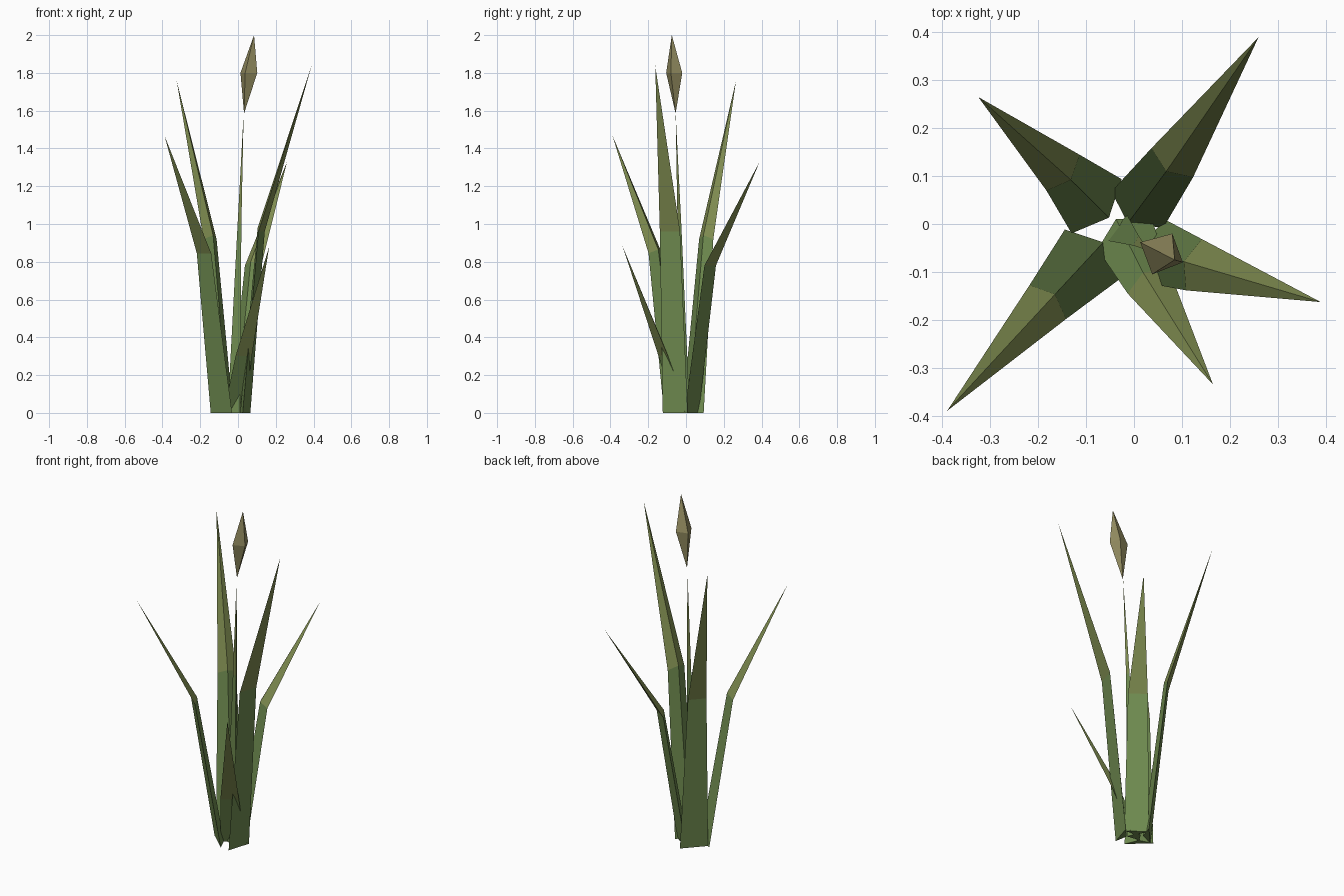
import bpy, bmesh
from mathutils import Vector

if "Cube" in bpy.data.objects:
    bpy.data.objects.remove(bpy.data.objects["Cube"])


def material(name, rgb):
    m = bpy.data.materials.new(name)
    m.diffuse_color = (*rgb, 1)
    m.use_nodes = True
    m.node_tree.nodes["Principled BSDF"].inputs["Base Color"].default_value = m.diffuse_color
    return m


LOWER = material("leaf_green", (0.16, 0.26, 0.08))
UPPER = material("leaf_olive", (0.21, 0.26, 0.08))
BUD = material("bud_tan", (0.30, 0.27, 0.12))


def loft(name, rings, tip, mats, root=None):
    """Join rings of points, close with a tip; cap or point the bottom."""
    bm = bmesh.new()
    loops = [[bm.verts.new(p) for p in r] for r in rings]
    n = len(loops[0])
    apex = bm.verts.new(tip)
    for a, b in zip(loops, loops[1:]):
        for i in range(n):
            j = (i + 1) % n
            bm.faces.new((a[i], a[j], b[j], b[i]))
    for i in range(n):
        f = bm.faces.new((loops[-1][i], loops[-1][(i + 1) % n], apex))
        f.material_index = len(mats) - 1
    if root:
        low = bm.verts.new(root)
        for i in range(n):
            bm.faces.new((loops[0][(i + 1) % n], loops[0][i], low))
    else:
        bm.faces.new(loops[0][::-1])
    bmesh.ops.recalc_face_normals(bm, faces=bm.faces)
    me = bpy.data.meshes.new(name)
    bm.to_mesh(me)
    bm.free()
    for m in mats:
        me.materials.append(m)
    ob = bpy.data.objects.new(name, me)
    bpy.context.collection.objects.link(ob)
    return ob


def section(center, half, depth, out, lift=0):
    """Triangular leaf section: flat outer side, crease facing the plant."""
    c = Vector(center)
    side = Vector((out.y, -out.x, 0))
    return [c - side * half, c + side * half,
            c - out * depth + Vector((0, 0, lift))]


# Leaves: base centre, bend centre, tip, half width at base and bend
leaves = {
    "back_right_leaf": ((0.007, 0.03, 0), (0.08, 0.128, 0.78), (0.26, 0.39, 1.33), 0.066, 0.053),
    "back_left_leaf": ((-0.078, 0.037, 0), (-0.148, 0.107, 0.92), (-0.325, 0.265, 1.76), 0.077, 0.051),
    "front_left_leaf": ((-0.088, -0.064, 0), (-0.18, -0.163, 0.845), (-0.39, -0.39, 1.47), 0.077, 0.052),
    "right_leaf": ((0.045, -0.057, 0), (0.125, -0.085, 0.96), (0.39, -0.163, 1.84), 0.069, 0.056),
    "small_front_leaf": ((-0.02, -0.02, 0), (0.03, -0.12, 0.30), (0.165, -0.335, 0.88), 0.065, 0.05),
}
for name, (base, bend, tip, w0, w1) in leaves.items():
    out = Vector(tip) - Vector(base)
    out.z = 0
    out.normalize()
    loft(name, [section(base, w0, 0.035, out),
                section(bend, w1, 0.022, out, 0.02)], tip, [LOWER, UPPER])

# Thin three-sided flower stem
loft("stem", [[(-0.055, -0.035, 0), (0.01, -0.045, 0), (-0.015, 0.02, 0)],
              [(-0.002, -0.045, 1.0), (0.018, -0.045, 1.0), (0.01, -0.025, 1.0)]],
     (0.03, -0.055, 1.59), [LOWER, UPPER])

# Four-sided bud
loft("bud", [[(0.013, -0.038, 1.80), (0.08, -0.02, 1.80),
              (0.102, -0.08, 1.80), (0.038, -0.105, 1.80)]],
     (0.085, -0.075, 2.0), [BUD], root=(0.032, -0.055, 1.585))
